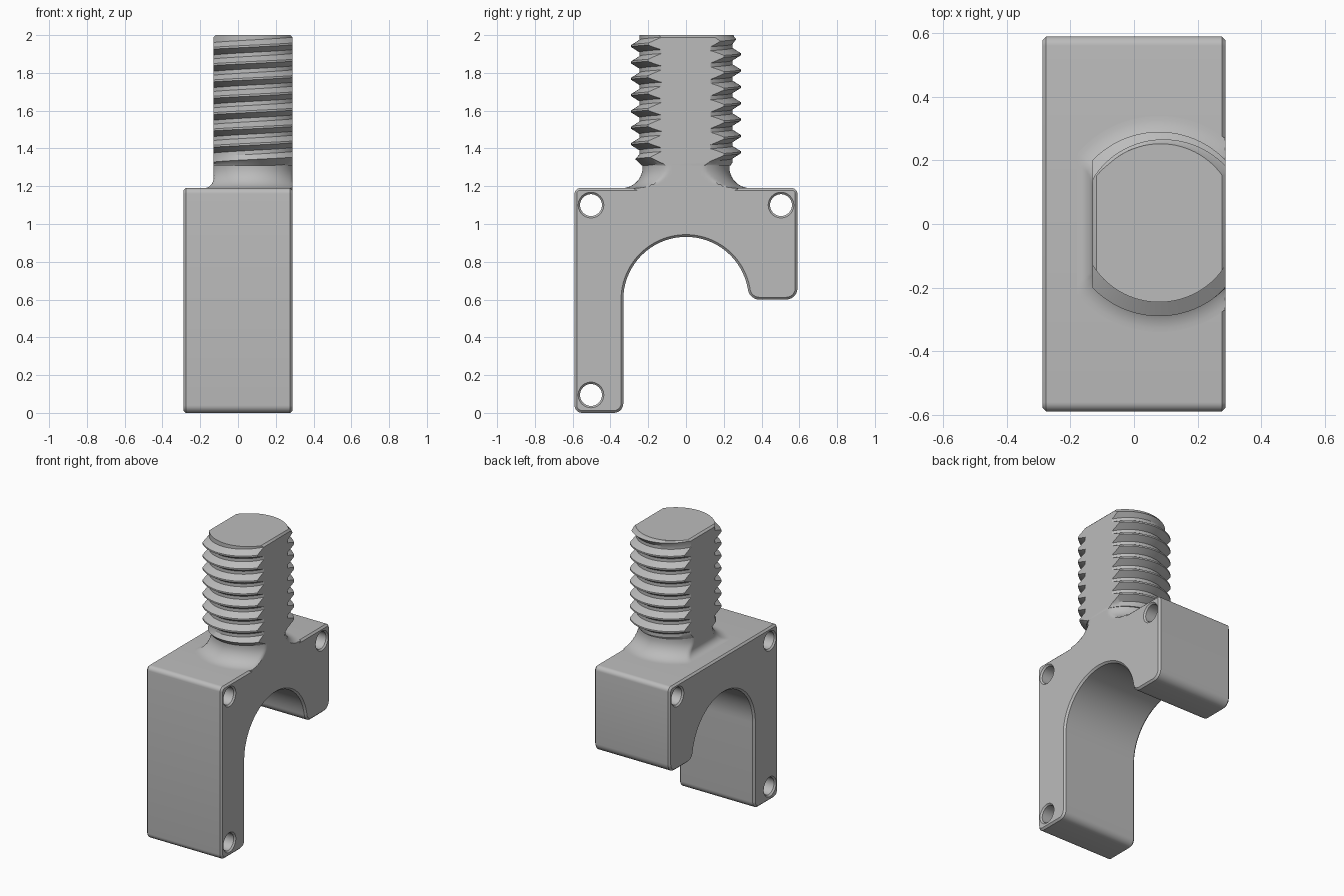
import bpy, bmesh
from math import sin, cos, pi, sqrt, radians
from mathutils import Vector
from mathutils.geometry import interpolate_bezier

cube = bpy.data.objects.get("Cube")
if cube:
    bpy.data.objects.remove(cube)

grey = bpy.data.materials.new("plain grey")
grey.use_nodes = True
grey.diffuse_color = (0.5, 0.5, 0.5, 1)
grey.node_tree.nodes["Principled BSDF"].inputs["Base Color"].default_value = (0.5, 0.5, 0.5, 1)

SIDE = 0.288            # half thickness of the body
TOP = 1.19              # top of the body
CHAMFER = 0.012
STUD_X, FLAT = 0.079, 0.209   # stud axis and half distance between its flats
MAJOR, MINOR, NECK = 0.29, 0.246, 0.23
PITCH, THREAD_START, STUD_TOP = 0.0865, 1.31, 2.0
N = 96


def finish(bm, name):
    bmesh.ops.recalc_face_normals(bm, faces=bm.faces[:])
    mesh = bpy.data.meshes.new(name)
    bm.to_mesh(mesh)
    bm.free()
    ob = bpy.data.objects.new(name, mesh)
    bpy.context.collection.objects.link(ob)
    mesh.materials.append(grey)
    return ob


def select(ob):
    bpy.ops.object.select_all(action='DESELECT')
    ob.select_set(True)
    bpy.context.view_layer.objects.active = ob


def smooth(ob):
    select(ob)
    bpy.ops.object.shade_smooth_by_angle(angle=radians(30))


def loft(bm, rings):
    """Skin a stack of equal closed rings and cap both ends."""
    rows = [[bm.verts.new(p) for p in ring] for ring in rings]
    count = len(rows[0])
    for a, b in zip(rows, rows[1:]):
        for i in range(count):
            j = (i + 1) % count
            bm.faces.new((a[i], a[j], b[j], b[i]))
    bm.faces.new(rows[0])
    bm.faces.new(rows[-1])


def rounded(corners):
    """Round each (y, z, radius) corner; radius 0 keeps the point."""
    out = []
    for i, (y, z, r) in enumerate(corners):
        p = Vector((y, z))
        if r == 0:
            out.append(p)
            continue
        a = p + (Vector(corners[i - 1][:2]) - p).normalized() * r
        b = p + (Vector(corners[(i + 1) % len(corners)][:2]) - p).normalized() * r
        out += interpolate_bezier(a, a.lerp(p, 0.552), b.lerp(p, 0.552), b, 8)
    return [Vector(p[:2]) for p in out]


# Body: hook-shaped side outline with an arch, pushed through its thickness
ARCH_R, ARCH_Z = 0.332, 0.6
arch = [(ARCH_R * cos(radians(a)), ARCH_Z + ARCH_R * sin(radians(a)), 0)
        for a in range(180, 9, -5)]
outline = rounded([(-0.59, TOP, 0.03), (-0.59, 0, 0.04), (-ARCH_R, 0, 0.05)] + arch
                  + [(0.337, ARCH_Z, 0.05), (0.59, ARCH_Z, 0.06), (0.59, TOP, 0.03)])
bm = bmesh.new()
loft(bm, [[(x, p.x, p.y) for p in outline] for x in (-SIDE, SIDE)])
body = finish(bm, "body")
bevel = body.modifiers.new("edge chamfer", 'BEVEL')
bevel.width, bevel.segments = CHAMFER, 1
bevel.limit_method, bevel.angle_limit = 'ANGLE', radians(40)

# Cross holes with countersunk mouths
bm = bmesh.new()
for y, z in ((-0.503, 1.1), (0.503, 1.1), (-0.503, 0.095)):
    loft(bm, [[(x, y + r * cos(2 * pi * i / 40), z + r * sin(2 * pi * i / 40))
               for i in range(40)]
              for x, r in ((-SIDE - 0.02, 0.088), (-SIDE + 0.01, 0.058),
                           (SIDE - 0.01, 0.058), (SIDE + 0.02, 0.088))])
cutter = finish(bm, "hole_cutter")
cutter.hide_render = True
cut = body.modifiers.new("holes", 'BOOLEAN')
cut.object, cut.operation, cut.solver = cutter, 'DIFFERENCE', 'EXACT'
select(body)
bpy.ops.object.convert(target='MESH')
bpy.data.objects.remove(cutter)
smooth(body)


# Neck: flat-sided round shank flaring onto the body
def flare(height, radius):
    rest = radius - max(height, 0)
    return radius - sqrt(radius ** 2 - rest ** 2) if rest > 0 else 0


levels = [TOP - CHAMFER] + [TOP + 0.11 * (k / 12) ** 2 for k in range(13)] + [THREAD_START]
rings = []
for z in levels:
    r = NECK + flare(z - TOP, 0.11)
    left = -FLAT - flare(z - TOP, 0.05)
    rings.append([(STUD_X + min(FLAT, max(left, r * cos(2 * pi * i / N))),
                   r * sin(2 * pi * i / N), z) for i in range(N)])
bm = bmesh.new()
loft(bm, rings)
smooth(finish(bm, "stud_neck"))

# Thread: right-handed helical surface, each seam column joined one turn higher
profile = ((-0.06, MAJOR), (0.06, MAJOR), (0.38, MINOR), (0.62, MINOR))
K, TURNS = len(profile), 12
phase = 1.942 + PITCH / 4 - 10 * PITCH
bm = bmesh.new()
columns = []
for i in range(N):
    a = 2 * pi * i / N
    column = []
    for k in range(-K, K * TURNS):
        f, r = profile[k % K]
        z = phase + PITCH * (k // K + f + i / N)
        run_in = NECK + 1.2 * max(0, z - THREAD_START)
        lead = MINOR + max(0, STUD_TOP - z)
        r = min(r, run_in, lead)
        column.append(bm.verts.new((STUD_X + r * cos(a), r * sin(a), z)))
    columns.append(column)
for i in range(N):
    a, b = columns[i], columns[(i + 1) % N]
    shift = K if i == N - 1 else 0
    for k in range(len(a) - 1 - shift):
        bm.faces.new((a[k], b[k + shift], b[k + 1 + shift], a[k + 1]))


def trim(*planes):
    """Cut away everything beyond the planes, then close the openings."""
    for point, normal in planes:
        bmesh.ops.bisect_plane(bm, geom=bm.verts[:] + bm.edges[:] + bm.faces[:],
                               dist=1e-6, plane_co=point, plane_no=normal,
                               clear_outer=True)
    bmesh.ops.holes_fill(bm, edges=[e for e in bm.edges if e.is_boundary], sides=0)


trim(((0, 0, STUD_TOP), (0, 0, 1)), ((0, 0, THREAD_START), (0, 0, -1)))
for s in (-1, 1):
    trim(((STUD_X + s * FLAT, 0, 0), (s, 0, 0)))
    trim(((STUD_X + s * (FLAT - CHAMFER), 0, STUD_TOP), (s, 0, 1)))
smooth(finish(bm, "stud_thread"))
